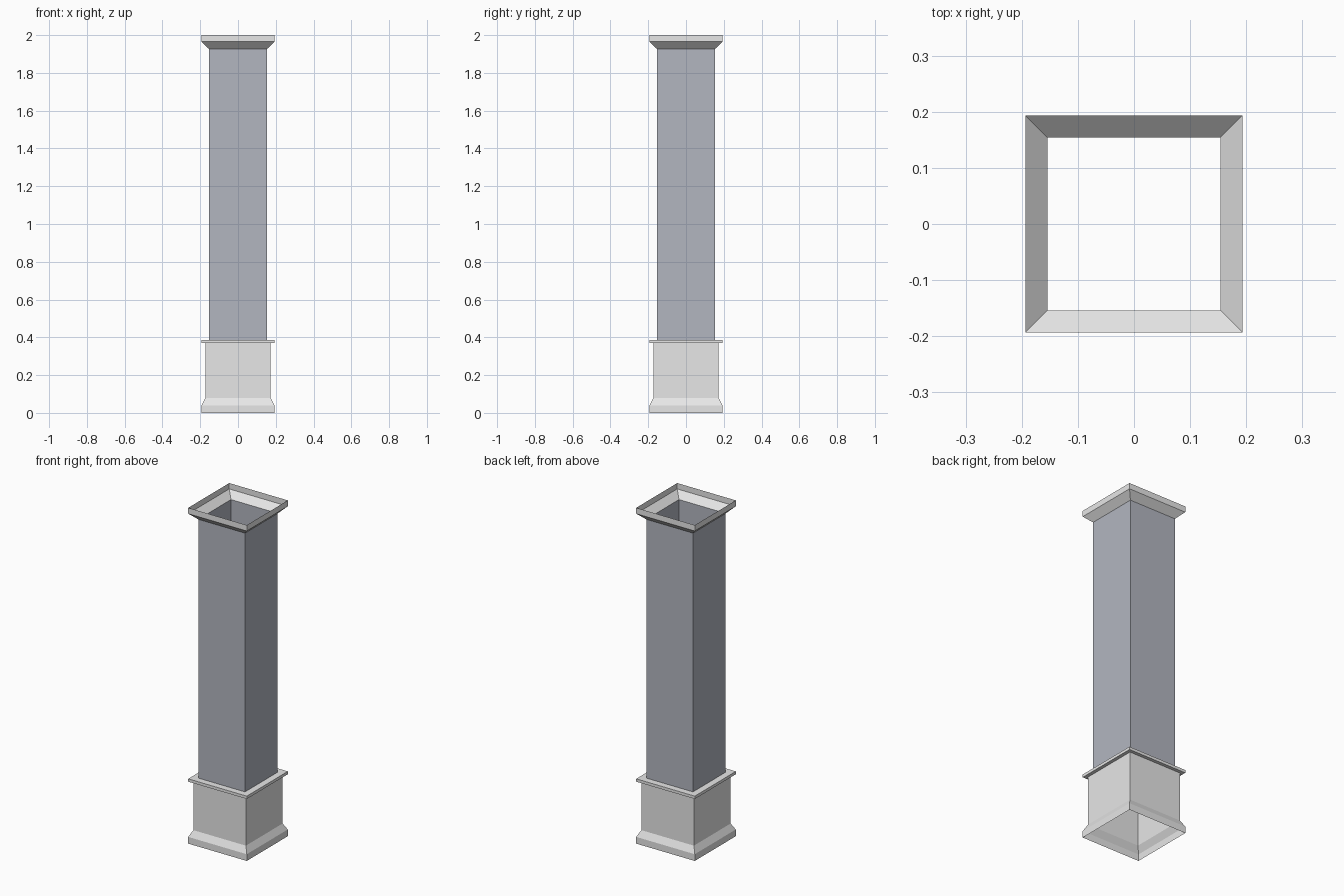
import bpy

if "Cube" in bpy.data.objects:
    bpy.data.objects.remove(bpy.data.objects["Cube"])


def material(name, rgb):
    m = bpy.data.materials.new(name)
    m.diffuse_color = (*rgb, 1.0)
    m.use_nodes = True
    m.node_tree.nodes["Principled BSDF"].inputs["Base Color"].default_value = m.diffuse_color
    return m


def square_shell(name, profile, mat):
    """Open square tube from (half width, height) profile points, bottom to top."""
    verts, faces = [], []
    for w, z in profile:
        verts += [(-w, -w, z), (w, -w, z), (w, w, z), (-w, w, z)]
    for r in range(len(profile) - 1):
        a, b = r * 4, r * 4 + 4
        for i in range(4):
            j = (i + 1) % 4
            faces.append((a + i, a + j, b + j, b + i))
    mesh = bpy.data.meshes.new(name)
    mesh.from_pydata(verts, [], faces)
    mesh.materials.append(mat)
    obj = bpy.data.objects.new(name, mesh)
    bpy.context.collection.objects.link(obj)
    return obj


pale = material("pale grey trim", (0.8, 0.8, 0.8))
blue_grey = material("blue grey shaft", (0.45, 0.47, 0.53))

# pedestal: skirting, chamfer, block and thin ledge closing in to the shaft
square_shell("pedestal", [(0.193, 0.0), (0.193, 0.04), (0.173, 0.078),
                          (0.173, 0.369), (0.193, 0.369), (0.193, 0.386),
                          (0.154, 0.386)], pale)
# plain square shaft, hollow
square_shell("shaft", [(0.154, 0.386), (0.154, 1.927)], blue_grey)
# capital: flared collar and upright rim, open at the top
square_shell("capital", [(0.154, 1.927), (0.193, 1.965), (0.193, 2.0)], pale)
